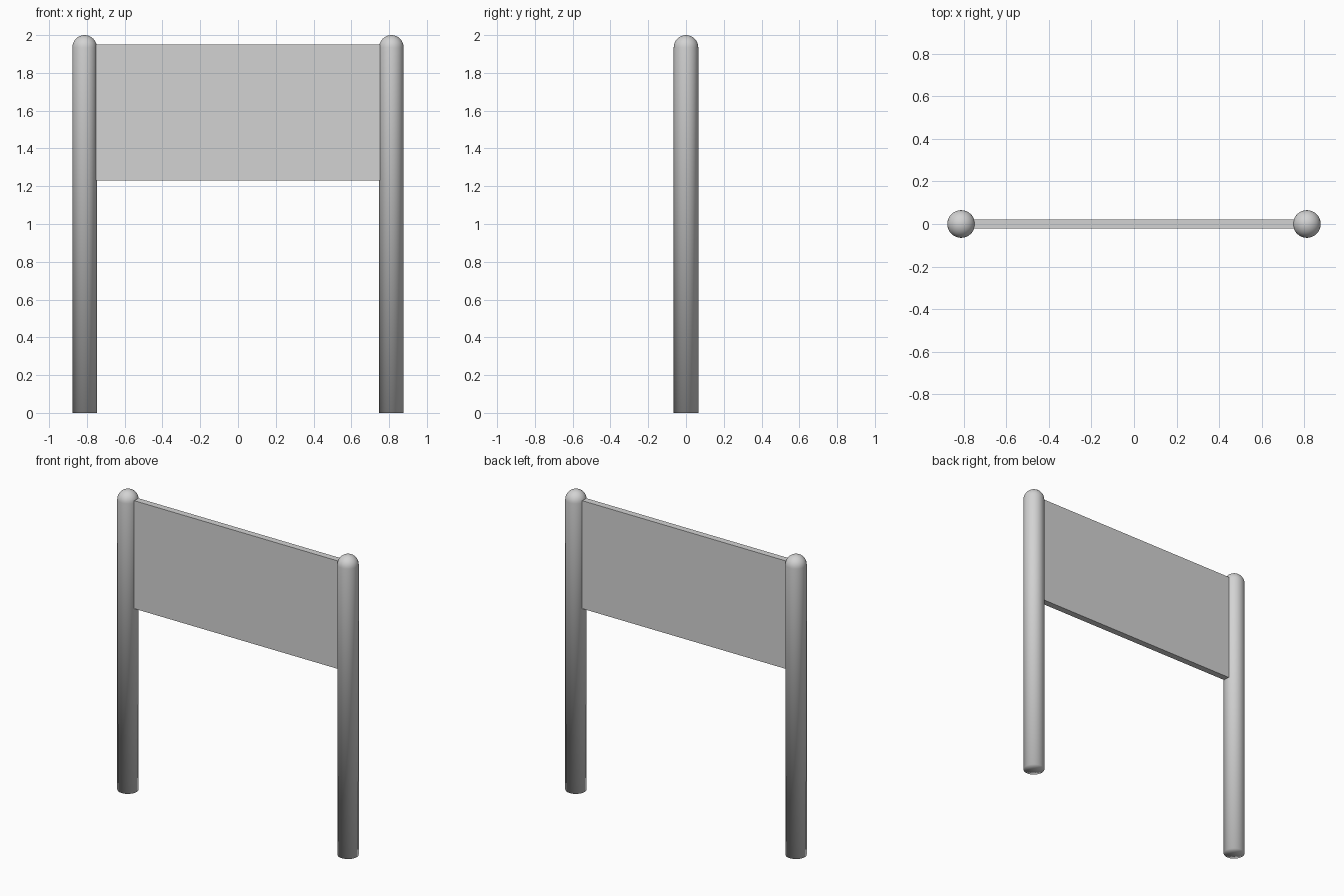
import bpy, bmesh, math

cube = bpy.data.objects.get("Cube")
if cube:
    bpy.data.objects.remove(cube, do_unlink=True)

RADIUS, HEIGHT, POST_X = 0.065, 2.0, 0.812
SIDES, CAP_RINGS = 32, 8

grey = bpy.data.materials.new("light_grey")
grey.diffuse_color = (0.65, 0.65, 0.65, 1)
grey.use_nodes = True
grey.node_tree.nodes["Principled BSDF"].inputs["Base Color"].default_value = grey.diffuse_color


def make_object(name, bm, smooth=False):
    bmesh.ops.recalc_face_normals(bm, faces=bm.faces)
    for face in bm.faces:
        face.smooth = smooth
    mesh = bpy.data.meshes.new(name)
    bm.to_mesh(mesh)
    bm.free()
    mesh.materials.append(grey)
    obj = bpy.data.objects.new(name, mesh)
    bpy.context.collection.objects.link(obj)
    return obj


def make_post(name, x):
    # Half outline from the foot centre up to the rounded tip, spun about the axis
    outline = [(0, 0), (RADIUS, 0)]
    for i in range(CAP_RINGS + 1):
        a = math.pi / 2 * i / CAP_RINGS
        outline.append((RADIUS * math.cos(a), HEIGHT - RADIUS + RADIUS * math.sin(a)))
    bm = bmesh.new()
    verts = [bm.verts.new((r, 0, z)) for r, z in outline]
    edges = [bm.edges.new(pair) for pair in zip(verts, verts[1:])]
    bmesh.ops.spin(bm, geom=verts + edges, cent=(0, 0, 0), axis=(0, 0, 1),
                   angle=math.tau, steps=SIDES, use_duplicate=False)
    bmesh.ops.remove_doubles(bm, verts=bm.verts, dist=0.0005)
    make_object(name, bm, smooth=True).location.x = x


# Two round-topped posts
make_post("left_post", POST_X)
make_post("right_post", -POST_X)

# Flat board held between the posts
bm = bmesh.new()
bmesh.ops.create_cube(bm, size=1)
bmesh.ops.scale(bm, vec=(1.52, 0.043, 0.72), verts=bm.verts)
make_object("board", bm).location.z = 1.59
